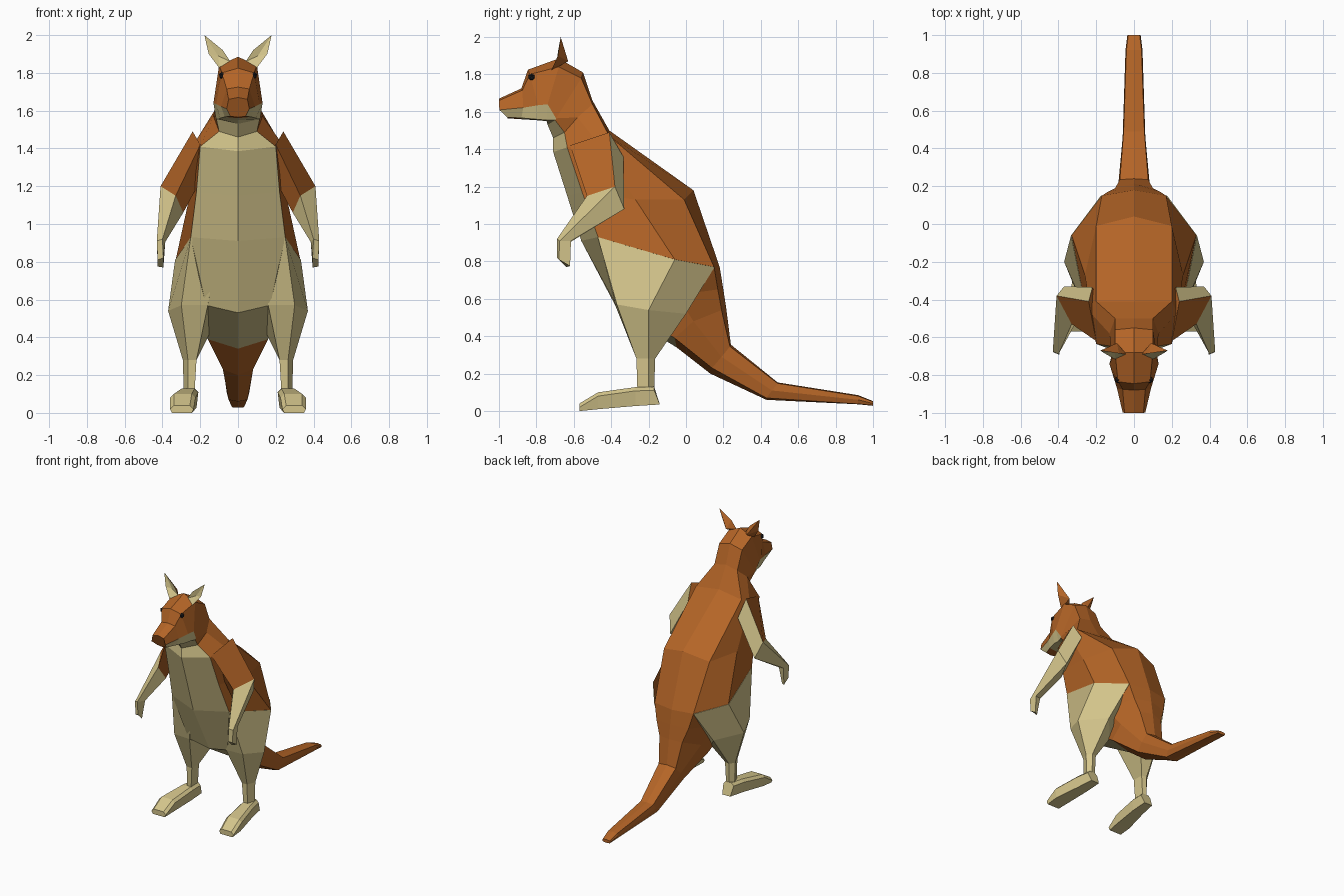
import bpy, bmesh


def material(name, rgb):
    m = bpy.data.materials.new(name)
    m.diffuse_color = (*rgb, 1)
    return m


MATS = [material("rust fur", (0.46, 0.13, 0.02)),
        material("cream fur", (0.66, 0.56, 0.26)),
        material("black eye", (0.01, 0.01, 0.012))]
RUST, CREAM, BLACK = 0, 1, 2


def finish(bm, name, mirror=False):
    bmesh.ops.recalc_face_normals(bm, faces=bm.faces[:])
    me = bpy.data.meshes.new(name)
    bm.to_mesh(me)
    bm.free()
    for m in MATS:
        me.materials.append(m)
    ob = bpy.data.objects.new(name, me)
    bpy.context.collection.objects.link(ob)
    if mirror:
        ob.modifiers.new("Mirror", 'MIRROR').use_mirror_merge = False
    return ob


def loft(name, rings, rule, mirror=False, symmetric=False):
    """Skin a row of rings; rule(segment, strip) picks each face's colour."""
    if symmetric:  # half rings run from centre line to centre line
        rings = [r + [(-x, y, z) for x, y, z in r[-2:0:-1]] for r in rings]
    bm = bmesh.new()
    vs = [[bm.verts.new(p) for p in r] for r in rings]
    n = len(vs[0])
    for i in range(len(vs) - 1):
        for j in range(n):
            k = (j + 1) % n
            f = bm.faces.new((vs[i][j], vs[i][k], vs[i + 1][k], vs[i + 1][j]))
            f.material_index = rule(i, min(j, n - 1 - j) if symmetric else j)
    for i, end in ((0, vs[0]), (len(rings) - 2, vs[-1])):
        bm.faces.new(end).material_index = rule(i, 0)
    return finish(bm, name, mirror)


# Rings shared by neighbouring parts
neck = [(0, -.71, 1.46), (.1, -.65, 1.49), (.13, -.58, 1.57), (.1, -.5, 1.64), (0, -.5, 1.66)]
rump = [(0, -.05, .34), (.16, -.06, .39), (.16, .04, .48), (.1, .19, .54), (0, .215, .55)]

# Body: front centre, front corner, side, back corner, back centre
loft("body", [
    neck,
    [(0, -.71, 1.385), (.2, -.635, 1.41), (.23, -.47, 1.43), (.2, -.41, 1.47), (0, -.41, 1.5)],
    [(0, -.635, 1.15), (.22, -.555, 1.17), (.26, -.27, 1.13), (.2, -.01, 1.13), (0, .04, 1.18)],
    [(0, -.56, .91), (.25, -.47, .93), (.33, -.06, .81), (.17, .15, .77), (0, .18, .77)],
    [(0, -.36, .53), (.17, -.375, .57), (.22, -.05, .62), (.14, .17, .65), (0, .198, .66)],
    rump],
    lambda i, s: CREAM if s == 0 or (i == 3 and s == 1) else RUST, symmetric=True)

# Tail
loft("tail", [
    rump,
    [(0, .13, .2), (.08, .14, .23), (.085, .19, .29), (.075, .235, .345), (0, .24, .355)],
    [(0, .43, .06), (.05, .43, .07), (.06, .46, .11), (.055, .49, .148), (0, .49, .153)],
    [(0, .92, .036), (.035, .92, .038), (.045, .92, .06), (.04, .92, .08), (0, .92, .085)],
    [(0, 1, .028), (.03, 1, .03), (.035, 1, .04), (.03, 1, .05), (0, 1, .053)]],
    lambda i, s: RUST, symmetric=True)

# Head: chin centre, jaw, lip, upper corner, top centre
loft("head", [
    [(0, -.955, 1.565), (.04, -.955, 1.57), (.06, -.998, 1.61), (.05, -1, 1.66), (0, -1, 1.67)],
    [(0, -.88, 1.56), (.07, -.88, 1.567), (.09, -.87, 1.622), (.06, -.875, 1.715), (0, -.88, 1.725)],
    [(0, -.8, 1.555), (.095, -.8, 1.56), (.115, -.79, 1.635), (.085, -.835, 1.8), (0, -.845, 1.825)],
    [(0, -.745, 1.55), (.1, -.745, 1.555), (.13, -.74, 1.64), (.1, -.68, 1.84), (0, -.68, 1.885)],
    [(0, -.74, 1.53), (.115, -.70, 1.555), (.118, -.695, 1.565), (.1, -.56, 1.78), (0, -.55, 1.81)],
    neck],
    lambda i, s: CREAM if (s == 0 and i > 0) or (s == 1 and i < 4) else RUST, symmetric=True)

# Arms: front, outer, back, inner
loft("arms", [
    [(.2, -.62, 1.42), (.24, -.41, 1.49), (.22, -.335, 1.36), (.14, -.5, 1.34)],
    [(.33, -.53, 1.15), (.41, -.38, 1.2), (.37, -.33, 1.08), (.29, -.49, 1.06)],
    [(.4, -.69, .92), (.43, -.675, .91), (.425, -.615, .91), (.385, -.615, .905)],
    [(.395, -.69, .82), (.425, -.68, .81), (.425, -.62, .775), (.395, -.64, .77)]],
    lambda i, s: RUST if i == 0 and s in (0, 3) else CREAM, mirror=True)

# Legs: inner front, outer front, outer, back, inner back
loft("legs", [
    [(.1, -.44, .9), (.25, -.472, .93), (.333, -.06, .81), (.173, .153, .77), (.08, 0, .8)],
    [(.16, -.38, .57), (.3, -.37, .57), (.37, -.2, .54), (.24, .0, .52), (.15, -.1, .42)],
    [(.22, -.265, .28), (.265, -.265, .28), (.292, -.2, .28), (.26, -.165, .28), (.22, -.175, .28)],
    [(.23, -.26, .11), (.265, -.26, .11), (.287, -.2, .11), (.26, -.17, .11), (.23, -.175, .11)]],
    lambda i, s: CREAM, mirror=True)


# Feet: cross-sections from heel to toe
def foot_ring(y, x0, x1, low, high, inset=.01, lean=0):
    return [(x0, y, low), (x1, y, low), (x1 + inset, y + lean, high - .02),
            (x1 - inset, y + lean, high), (x0 + inset, y + lean, high), (x0 - inset, y + lean, high - .02)]


loft("feet", [
    foot_ring(-.14, .22, .29, .035, .13, lean=-.03),
    foot_ring(-.27, .22, .31, .027, .128),
    foot_ring(-.47, .235, .35, .01, .1),
    foot_ring(-.57, .245, .35, 0, .04)],
    lambda i, s: CREAM, mirror=True)

# Ears: cream front, rust back
bm = bmesh.new()
rim = [bm.verts.new(p) for p in [(.178, -.67, 2), (.08, -.685, 1.92), (.04, -.69, 1.86),
                                 (.095, -.72, 1.82), (.155, -.685, 1.9)]]
hollow = bm.verts.new((.105, -.675, 1.89))
back = bm.verts.new((.09, -.63, 1.87))
for j in range(5):
    a, b = rim[j], rim[(j + 1) % 5]
    bm.faces.new((a, b, hollow)).material_index = CREAM
    bm.faces.new((b, a, back)).material_index = RUST
finish(bm, "ears", mirror=True)

# Eyes
bm = bmesh.new()
bmesh.ops.create_icosphere(bm, subdivisions=1, radius=.021)
bmesh.ops.translate(bm, verts=bm.verts[:], vec=(.082, -.825, 1.785))
for f in bm.faces:
    f.material_index = BLACK
finish(bm, "eyes", mirror=True)
